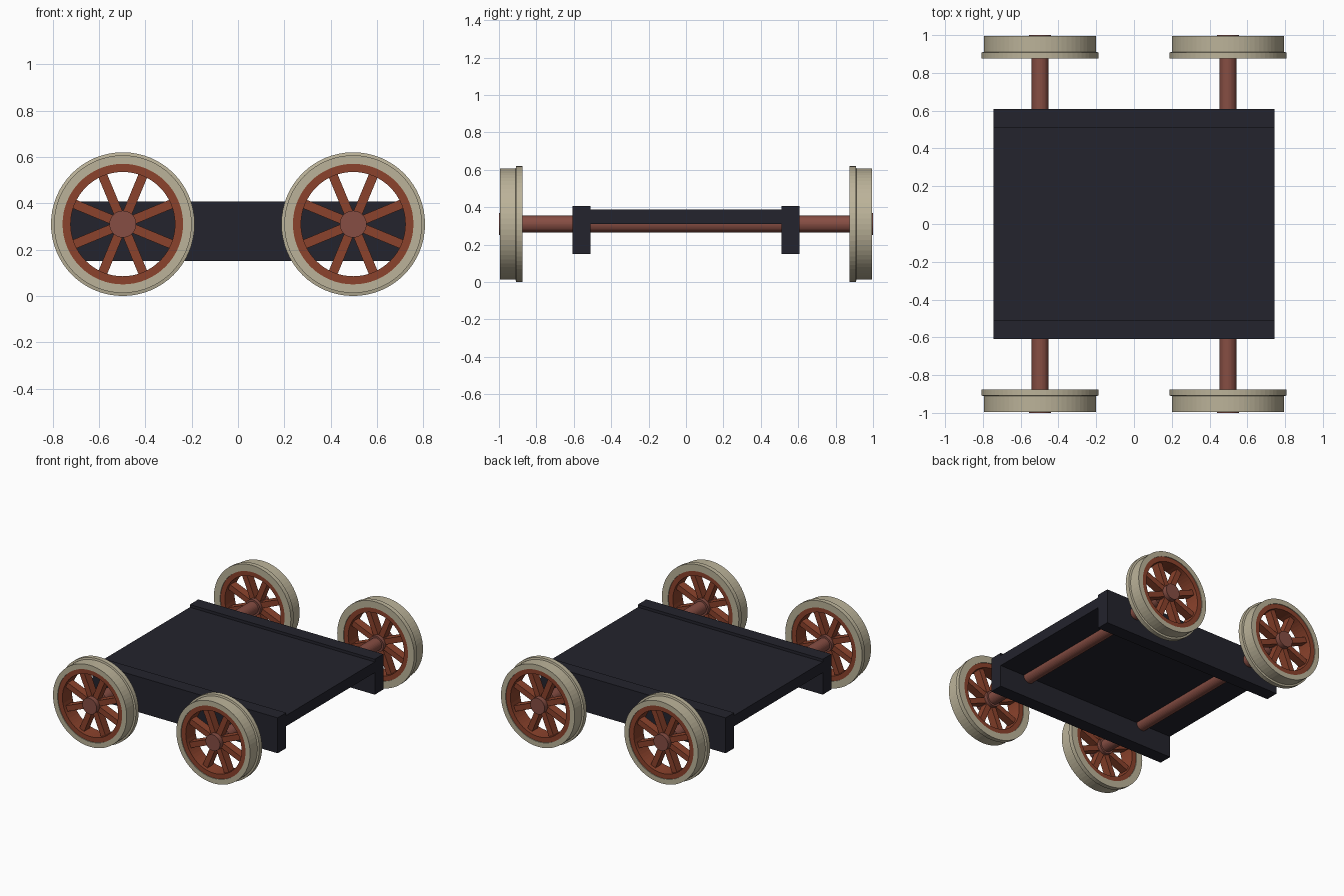
import bpy, bmesh, math
from mathutils import Matrix

if "Cube" in bpy.data.objects:
    bpy.data.objects.remove(bpy.data.objects["Cube"])

WX, WZ = 0.497, 0.31      # wheel centre
SEG = 64


def material(name, rgb):
    m = bpy.data.materials.new(name)
    m.diffuse_color = (*rgb, 1)
    m.use_nodes = True
    m.node_tree.nodes["Principled BSDF"].inputs["Base Color"].default_value = m.diffuse_color
    return m


NAVY = material("dark navy", (0.017, 0.017, 0.026))
CREAM = material("pale tan", (0.50, 0.45, 0.32))
RUST = material("rust red", (0.26, 0.055, 0.025))
BROWN = material("red brown", (0.24, 0.075, 0.056))


def finish(bm, name, mat, loc=(0, 0, 0)):
    bmesh.ops.recalc_face_normals(bm, faces=bm.faces)
    me = bpy.data.meshes.new(name)
    bm.to_mesh(me)
    bm.free()
    me.materials.append(mat)
    ob = bpy.data.objects.new(name, me)
    ob.location = loc
    bpy.context.collection.objects.link(ob)
    return ob


def box(name, lo, hi, mat):
    bm = bmesh.new()
    bmesh.ops.create_cube(bm, size=1)
    for v in bm.verts:
        v.co = [lo[i] + (v.co[i] + 0.5) * (hi[i] - lo[i]) for i in range(3)]
    return finish(bm, name, mat)


def ring(name, profile, mat, loc, side):
    """Closed (radius, depth) profile turned around the y axis."""
    bm = bmesh.new()
    loops = []
    for k in range(SEG):
        a = 2 * math.pi * k / SEG
        loops.append([bm.verts.new((r * math.cos(a), side * y, r * math.sin(a)))
                      for r, y in profile])
    n = len(profile)
    for k in range(SEG):
        p, q = loops[k], loops[(k + 1) % SEG]
        for i in range(n):
            j = (i + 1) % n
            bm.faces.new((p[i], p[j], q[j], q[i]))
    return finish(bm, name, mat, loc)


def rod(name, r, y0, y1, seg, mat, loc):
    """Cylinder along y."""
    bm = bmesh.new()
    bmesh.ops.create_cone(bm, cap_ends=True, segments=seg, radius1=r, radius2=r,
                          depth=abs(y1 - y0),
                          matrix=Matrix.Translation((0, (y0 + y1) / 2, 0))
                          @ Matrix.Rotation(math.pi / 2, 4, 'X'))
    return finish(bm, name, mat, loc)


def spokes(name, mat, loc, y):
    """Eight straight bars from hub to rim."""
    bm = bmesh.new()
    for k in range(8):
        m = (Matrix.Rotation(math.radians(22.5 + 45 * k), 4, 'Y')
             @ Matrix.Translation((0.137, y, 0))
             @ Matrix.Diagonal((0.19, 0.06, 0.04, 1)))
        bmesh.ops.create_cube(bm, size=1, matrix=m)
    return finish(bm, name, mat, loc)


# Chassis: deck between two deeper side beams
box("deck", (-0.745, -0.51, 0.31), (0.745, 0.51, 0.388), NAVY)
for s, tag in ((-1, "front"), (1, "back")):
    ys = sorted((s * 0.51, s * 0.608))
    box(tag + "_beam", (-0.745, ys[0], 0.15), (0.745, ys[1], 0.408), NAVY)

# Running gear
TYRE = [(0.26, 0.875), (0.31, 0.875), (0.31, 0.908), (0.297, 0.911),
        (0.297, 0.995), (0.26, 0.995)]
RIM = [(0.225, 0.88), (0.2605, 0.88), (0.2605, 0.99), (0.225, 0.99)]
for x, end in ((-WX, "left"), (WX, "right")):
    c = (x, 0, WZ)
    rod(end + "_axle", 0.045, -0.95, 0.95, 32, BROWN, c)
    for s, tag in ((-1, "front"), (1, "back")):
        n = f"{tag}_{end}_"
        ring(n + "tyre", TYRE, CREAM, c, s)
        ring(n + "rim", RIM, RUST, c, s)
        spokes(n + "spokes", RUST, c, s * 0.935)
        rod(n + "hub", 0.058, s * 0.88, s * 1.0, 32, BROWN, c)
